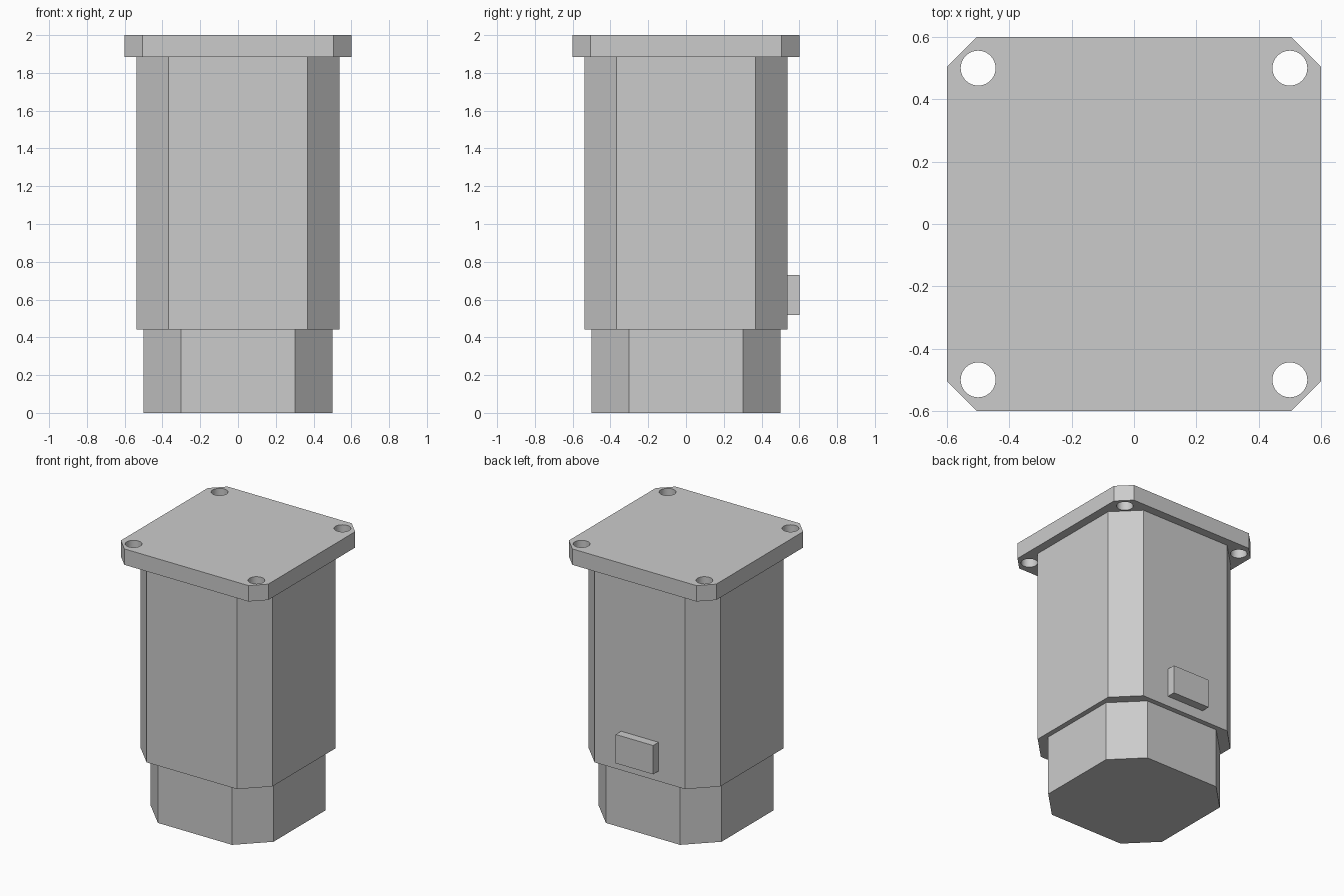
import bpy, bmesh
from math import radians

if "Cube" in bpy.data.objects:
    bpy.data.objects.remove(bpy.data.objects["Cube"])


def finish(name, bm):
    bmesh.ops.recalc_face_normals(bm, faces=bm.faces)
    mesh = bpy.data.meshes.new(name)
    bm.to_mesh(mesh)
    bm.free()
    obj = bpy.data.objects.new(name, mesh)
    bpy.context.collection.objects.link(obj)
    return obj


def octagon_prism(name, half, flat, z0, z1):
    """Square prism with chamfered corners; flat = half-length of each flat side."""
    pts = [(half, -flat), (half, flat), (flat, half), (-flat, half),
           (-half, flat), (-half, -flat), (-flat, -half), (flat, -half)]
    bm = bmesh.new()
    face = bm.faces.new([bm.verts.new((x, y, z0)) for x, y in pts])
    ext = bmesh.ops.extrude_face_region(bm, geom=[face], use_keep_orig=True)
    verts = [v for v in ext["geom"] if isinstance(v, bmesh.types.BMVert)]
    bmesh.ops.translate(bm, verts=verts, vec=(0, 0, z1 - z0))
    return finish(name, bm)


# Stepped motor housing
octagon_prism("lower_housing", 0.50, 0.302, 0.0, 0.442)
octagon_prism("main_housing", 0.537, 0.368, 0.442, 1.883)
plate = octagon_prism("mounting_plate", 0.60, 0.505, 1.883, 2.0)

# Connector block on the back
bpy.ops.mesh.primitive_cube_add(size=1, location=(0, 0.5685, 0.623))
connector = bpy.context.object
connector.name = "connector_block"
connector.scale = (0.305, 0.063, 0.212)

# Four screw holes through the mounting plate
for sx in (-1, 1):
    for sy in (-1, 1):
        bpy.ops.mesh.primitive_cylinder_add(
            vertices=40, radius=0.056, depth=0.4, location=(sx * 0.5, sy * 0.5, 1.94))
        cutter = bpy.context.object
        cutter.name = "screw_hole_cutter"
        cutter.hide_render = True
        mod = plate.modifiers.new("screw_hole", 'BOOLEAN')
        mod.operation = 'DIFFERENCE'
        mod.solver = 'EXACT'
        mod.object = cutter
        bpy.context.view_layer.objects.active = plate
        bpy.ops.object.modifier_apply(modifier=mod.name)
        bpy.data.objects.remove(cutter)

# Smooth hole walls with sharp rims
bpy.ops.object.select_all(action='DESELECT')
plate.select_set(True)
bpy.context.view_layer.objects.active = plate
bpy.ops.object.shade_smooth_by_angle(angle=radians(30))
